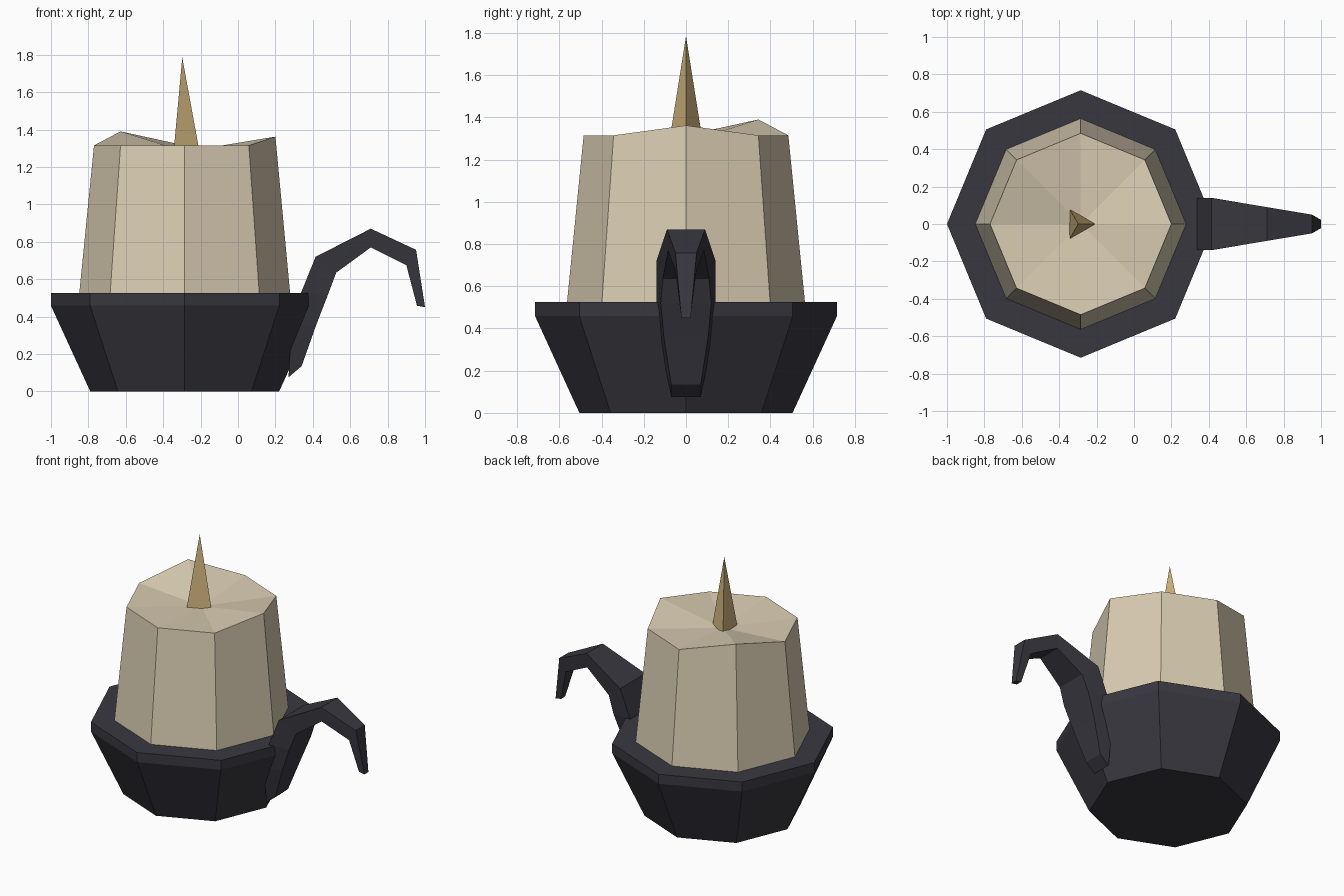
import bpy, math

if "Cube" in bpy.data.objects:
    bpy.data.objects.remove(bpy.data.objects["Cube"])

CX = -0.285  # axis of the dish and candle


def material(name, rgb):
    m = bpy.data.materials.new(name)
    m.diffuse_color = (*rgb, 1)
    m.use_nodes = True
    m.node_tree.nodes["Principled BSDF"].inputs["Base Color"].default_value = m.diffuse_color
    return m


def loft(name, sections, mat):
    """Skin a list of equal-length vertex loops and cap both ends."""
    n = len(sections[0])
    verts = [p for s in sections for p in s]
    faces = [list(range(n))[::-1]]
    for k in range(len(sections) - 1):
        for i in range(n):
            j = (i + 1) % n
            faces.append([k*n + i, k*n + j, (k+1)*n + j, (k+1)*n + i])
    last = sections[-1]
    if len({tuple(p) for p in last}) > 1:
        faces.append([len(verts) - n + i for i in range(n)])
    else:  # collapsed tip: share a single vertex
        tip = len(verts) - n
        verts = verts[:tip + 1]
        faces = [list(dict.fromkeys(min(i, tip) for i in f)) for f in faces]
    me = bpy.data.meshes.new(name)
    me.from_pydata(verts, [], faces)
    me.materials.append(mat)
    ob = bpy.data.objects.new(name, me)
    bpy.context.collection.objects.link(ob)
    # consistent outward normals
    import bmesh
    bm = bmesh.new()
    bm.from_mesh(me)
    bmesh.ops.recalc_face_normals(bm, faces=bm.faces)
    bm.to_mesh(me)
    bm.free()
    return ob


def ring(r, z, n=8, cx=CX, lifts={}):
    return [(cx + r*math.cos(2*math.pi*i/n), r*math.sin(2*math.pi*i/n),
             z + lifts.get(i, 0)) for i in range(n)]


iron = material("dark iron", (0.040, 0.039, 0.051))
wax = material("cream wax", (0.70, 0.61, 0.45))
tan = material("tan wick", (0.62, 0.45, 0.20))

# Octagonal dish with an upright rim
loft("candle_dish", [ring(0.505, 0), ring(0.715, 0.458), ring(0.715, 0.525)], iron)

# Tapered candle, uneven top edge, sunken middle
loft("candle", [ring(0.568, 0.48), ring(0.485, 1.315, lifts={0: 0.047, 3: 0.075}),
                ring(0, 1.282)], wax)

# Three-sided pointed wick
loft("wick", [ring(0.097, 1.255, 3, -0.298), ring(0, 1.785, 3, -0.298)], tan)

# Hooked handle: upper x, z, lower x, z, upper half width, lower half width
stations = [
    (0.270, 0.075, 0.340, 0.135, 0.070, 0.070),
    (0.285, 0.330, 0.420, 0.360, 0.120, 0.105),
    (0.338, 0.530, 0.482, 0.520, 0.140, 0.120),
    (0.415, 0.720, 0.525, 0.635, 0.140, 0.110),
    (0.710, 0.870, 0.710, 0.770, 0.090, 0.085),
    (0.952, 0.757, 0.900, 0.675, 0.050, 0.050),
    (1.000, 0.450, 0.957, 0.458, 0.022, 0.022),
]
loft("handle", [[(ux, -uw, uz), (ux, uw, uz), (lx, lw, lz), (lx, -lw, lz)]
                for ux, uz, lx, lz, uw, lw in stations], iron)
